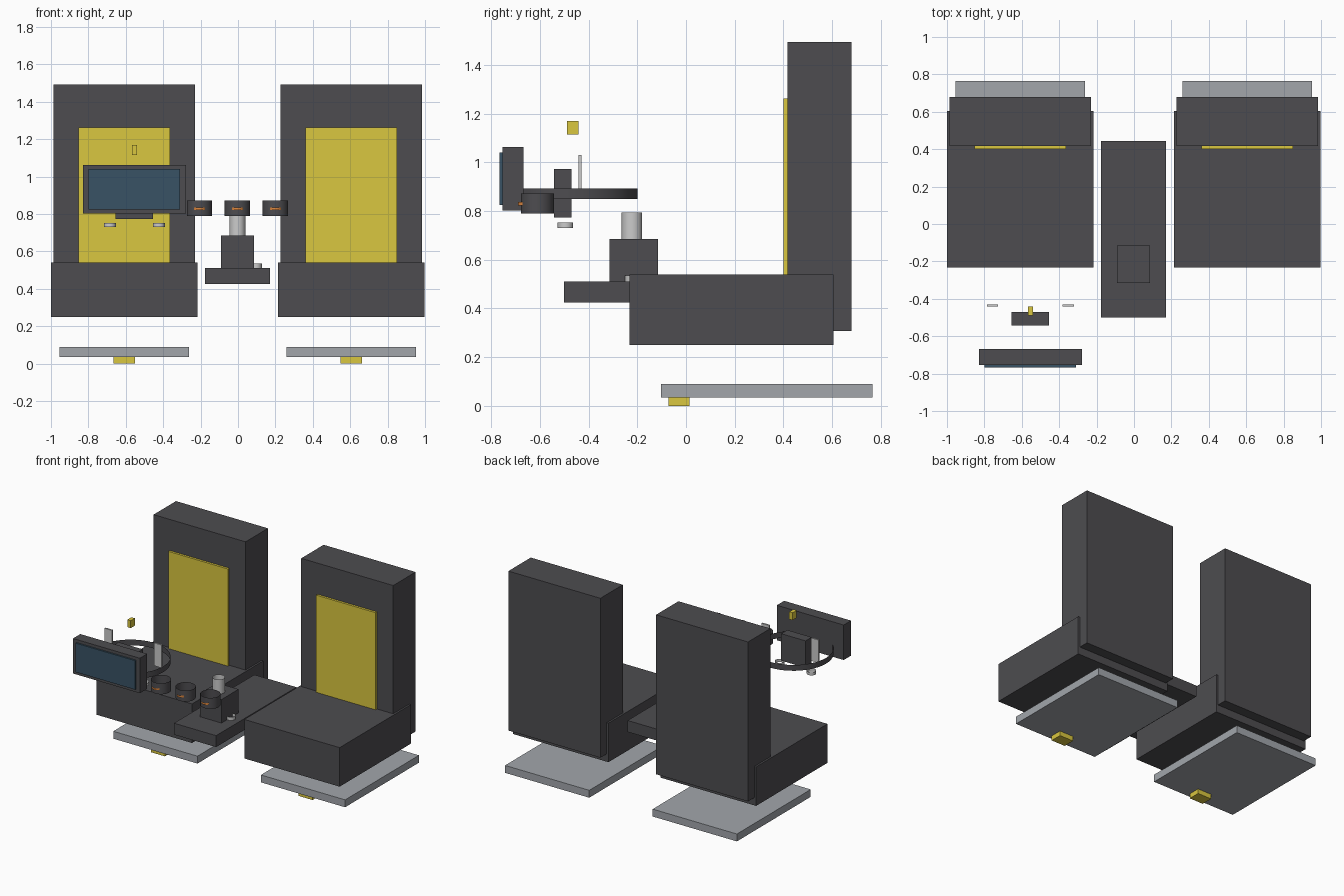
import bpy, bmesh
from mathutils import Matrix, Vector

if "Cube" in bpy.data.objects:
    bpy.data.objects.remove(bpy.data.objects["Cube"])


def material(name, rgb):
    m = bpy.data.materials.new(name)
    m.diffuse_color = (*rgb, 1)
    m.use_nodes = True
    m.node_tree.nodes["Principled BSDF"].inputs["Base Color"].default_value = m.diffuse_color
    return m


DARK = material("dark_trim", (0.075, 0.073, 0.08))
STEEL = material("steel", (0.36, 0.38, 0.41))
SILVER = material("silver", (0.6, 0.6, 0.6))
YELLOW = material("yellow", (0.7, 0.57, 0.05))
GLASS = material("screen_blue", (0.04, 0.085, 0.13))
ORANGE = material("orange", (0.75, 0.25, 0.05))


def finish(name, bm, mat):
    me = bpy.data.meshes.new(name)
    bm.to_mesh(me)
    bm.free()
    me.materials.append(mat)
    ob = bpy.data.objects.new(name, me)
    bpy.context.collection.objects.link(ob)
    return ob


def box(name, x, y, z, mat):
    """Box from (min, max) ranges."""
    bm = bmesh.new()
    lo, hi = Vector((x[0], y[0], z[0])), Vector((x[1], y[1], z[1]))
    size = hi - lo
    bmesh.ops.create_cube(bm, size=1, matrix=Matrix.Translation((lo + hi) / 2)
                          @ Matrix.Diagonal((*size, 1)))
    return finish(name, bm, mat)


def tube(name, x, y, r, z, mat, sides=32):
    """Open upright tube wall."""
    bm = bmesh.new()
    bmesh.ops.create_cone(bm, cap_ends=False, segments=sides, radius1=r, radius2=r,
                          depth=z[1] - z[0],
                          matrix=Matrix.Translation((x, y, (z[0] + z[1]) / 2)))
    for f in bm.faces:
        f.smooth = True
    return finish(name, bm, mat)


def span(c, half):
    return (c - half, c + half)


# Two seats, each with its floor plate and foot
for side, cx in (("left", -0.608), ("right", 0.606)):
    box(side + "_seat_base", span(cx, 0.392), (-0.232, 0.605), (0.25, 0.54), DARK)
    box(side + "_backrest", span(cx, 0.378), (0.417, 0.68), (0.308, 1.493), DARK)
    box(side + "_back_panel", span(cx, 0.244), (0.4, 0.417), (0.54, 1.262), YELLOW)
    box(side + "_floor_plate", span(cx, 0.346), (-0.102, 0.765), (0.035, 0.09), STEEL)
    box(side + "_foot", span(cx, 0.057), (-0.072, 0.015), (0, 0.035), YELLOW)

# Centre console with gear selector
box("console", span(-0.003, 0.173), (-0.5, 0.443), (0.425, 0.51), DARK)
box("gear_housing", span(-0.003, 0.088), (-0.315, -0.115), (0.51, 0.685), DARK)
tube("gear_knob", -0.003, -0.222, 0.042, (0.68, 0.793), SILVER)
tube("console_button", 0.095, -0.218, 0.032, (0.51, 0.535), SILVER)

# Row of air vents with orange tabs
for i, cx in enumerate((-0.206, -0.003, 0.2)):
    tube(f"vent_{i}", cx, -0.61, 0.068, (0.79, 0.872), DARK)
    tube(f"vent_tab_{i}", cx, -0.655, 0.034, (0.822, 0.836), ORANGE)

# Display in front of the wheel
WX = -0.554
box("display_case", span(WX, 0.275), (-0.754, -0.668), (0.802, 1.062), DARK)
box("display_glass", span(WX, 0.245), (-0.766, -0.754), (0.825, 1.04), GLASS)

# Steering wheel, hub, paddles and buttons
tube("wheel_rim", WX, -0.47, 0.27, (0.85, 0.893), DARK, 48)
box("wheel_hub", span(WX, 0.1), (-0.542, -0.47), (0.773, 0.973), DARK)
box("wheel_marker", span(WX, 0.014), (-0.489, -0.441), (1.115, 1.17), YELLOW)
for side, s in (("left", -1), ("right", 1)):
    box(side + "_paddle", span(WX + s * 0.203, 0.03), (-0.442, -0.43), (0.86, 1.03), SILVER)
    tube(side + "_wheel_button", WX + s * 0.131, -0.495, 0.032, (0.73, 0.753), SILVER)
